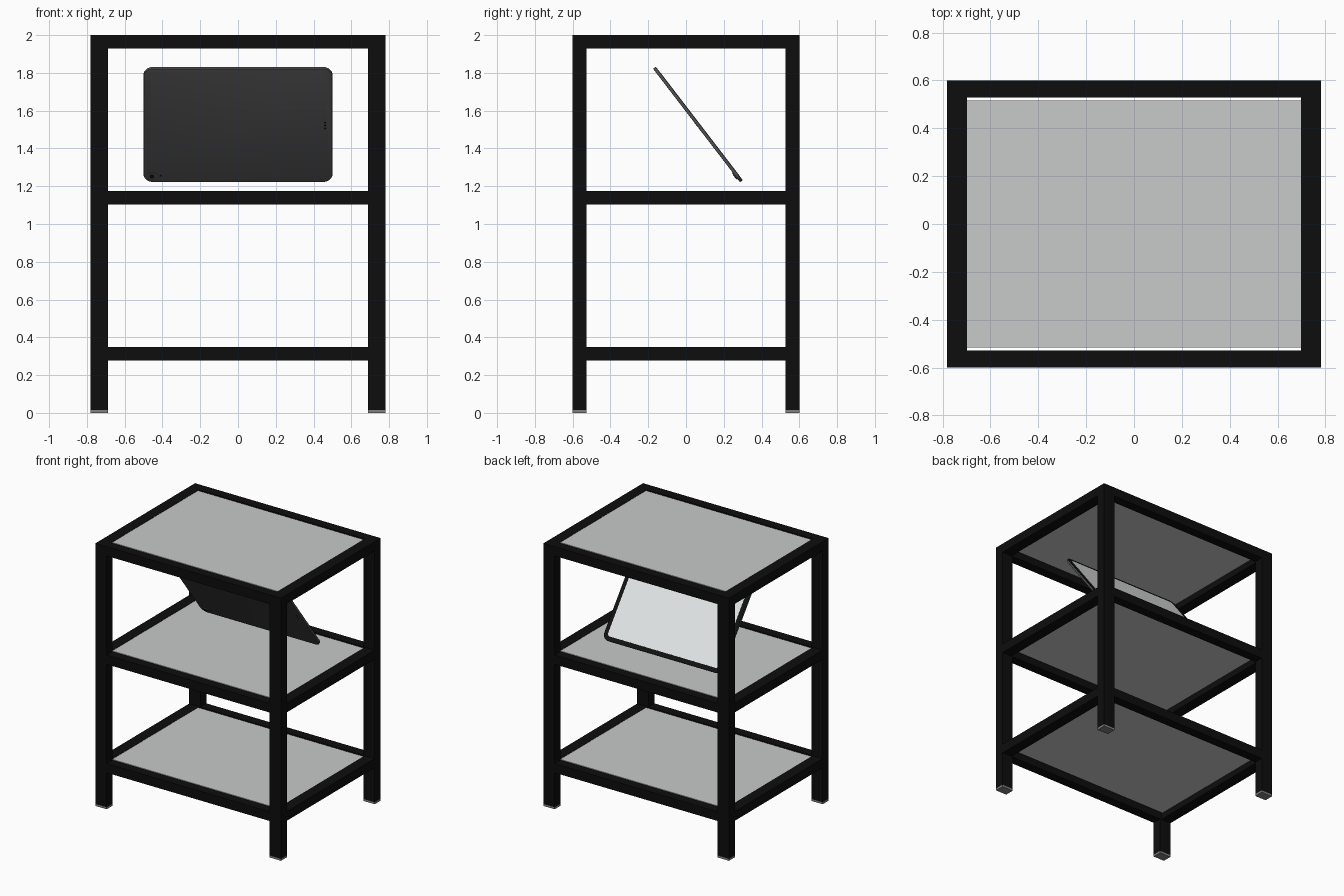
import bpy, bmesh, math
from mathutils import Matrix

if "Cube" in bpy.data.objects:
    bpy.data.objects.remove(bpy.data.objects["Cube"])


def material(name, rgb):
    m = bpy.data.materials.new(name)
    m.diffuse_color = (*rgb, 1)
    m.use_nodes = True
    m.node_tree.nodes["Principled BSDF"].inputs["Base Color"].default_value = m.diffuse_color
    return m


BLACK = material("black_frame", (0.004, 0.004, 0.004))
PANEL = material("light_grey_panel", (0.58, 0.59, 0.585))
FOOT = material("grey_foot", (0.22, 0.22, 0.22))
BODY = material("dark_grey_body", (0.08, 0.08, 0.083))
GLASS = material("black_glass", (0.006, 0.006, 0.006))
SCREEN = material("pale_screen", (0.78, 0.80, 0.80))


def finish(name, bm, mat, matrix=None):
    me = bpy.data.meshes.new(name)
    bmesh.ops.recalc_face_normals(bm, faces=bm.faces)
    bm.to_mesh(me)
    bm.free()
    me.materials.append(mat)
    ob = bpy.data.objects.new(name, me)
    bpy.context.collection.objects.link(ob)
    if matrix:
        ob.matrix_world = matrix
    return ob


def box(name, x, y, z, mat):
    """Box from (min, max) ranges."""
    bm = bmesh.new()
    bmesh.ops.create_cube(bm, size=1)
    for v in bm.verts:
        for i, r in enumerate((x, y, z)):
            v.co[i] = r[0] if v.co[i] < 0 else r[1]
    return finish(name, bm, mat)


def slab(name, w, h, r, z0, z1, mat, matrix, cx=0, cy=0, bevel=0):
    """Rounded rectangle extruded from z0 to z1, with an optional edge bevel."""
    bm = bmesh.new()
    verts = []
    for k, (sx, sy) in enumerate(((1, 1), (-1, 1), (-1, -1), (1, -1))):
        for i in range(9):
            a = math.radians(90 * k + 90 * i / 8)
            verts.append(bm.verts.new((cx + sx * (w / 2 - r) + r * math.cos(a),
                                       cy + sy * (h / 2 - r) + r * math.sin(a), z0)))
    face = bm.faces.new(verts)
    ext = bmesh.ops.extrude_face_region(bm, geom=[face])["geom"]
    top = [g for g in ext if isinstance(g, bmesh.types.BMVert)]
    bmesh.ops.translate(bm, verts=top, vec=(0, 0, z1 - z0))
    if bevel:
        edges = [e for e in bm.edges if all(abs(v.co.z - z1) < 1e-6 for v in e.verts)]
        bmesh.ops.bevel(bm, geom=edges, offset=bevel, segments=3, profile=0.5, affect='EDGES')
    ob = finish(name, bm, mat, matrix)
    bpy.ops.object.select_all(action='DESELECT')
    ob.select_set(True)
    bpy.context.view_layer.objects.active = ob
    bpy.ops.object.shade_smooth_by_angle(angle=math.radians(35))
    return ob


# Frame legs and feet
X, Y = 0.782, 0.60
XL, XR, YI = 0.687, 0.698, 0.528
for sx, nx in ((-1, "left"), (1, "right")):
    for sy, ny in ((-1, "front"), (1, "back")):
        xr = sorted((sx * XL, sx * X))
        yr = sorted((sy * YI, sy * Y))
        box(f"{ny}_{nx}_leg", xr, yr, (0.015, 2.0), BLACK)
        box(f"{ny}_{nx}_foot", xr, yr, (0.0, 0.015), FOOT)

# Three levels of rails, each holding a flush panel
for level, top in (("lower", 0.348), ("middle", 1.174), ("upper", 2.0)):
    z = (top - 0.07, top)
    for s, nx, ny in ((-1, "left", "front"), (1, "right", "back")):
        box(f"{level}_{nx}_rail", sorted((s * XR, s * X)), (-YI, YI), z, BLACK)
        box(f"{level}_{ny}_rail", (-XL, XL), sorted((s * YI, s * Y)), z, BLACK)
    box(f"{level}_shelf_panel", (-XR, XR), (-0.517, 0.517), (top - 0.022, top - 0.002), PANEL)

# Tilted tablet: local y runs up the slope, local z points out of its back
M = Matrix.Translation((0, 0.063, 1.527)) @ Matrix.Rotation(math.radians(127.5), 4, 'X')
W, H, R = 1.0, 0.757, 0.05
slab("tablet_body", W, H, R, -0.006, 0.009, BODY, M, bevel=0.003)
slab("tablet_bezel", W - 0.002, H - 0.002, R, -0.009, -0.006, GLASS, M)
slab("tablet_screen", W - 0.065, H - 0.065, 0.022, -0.0100, -0.009, SCREEN, M)

# Rear camera, flash and contact dots
slab("camera_bump", 0.044, 0.044, 0.014, 0.009, 0.014, BODY, M, -0.455, -0.335, 0.002)
slab("camera_lens", 0.026, 0.026, 0.0125, 0.014, 0.0155, GLASS, M, -0.455, -0.335)
slab("camera_flash", 0.010, 0.010, 0.0048, 0.009, 0.0105, GLASS, M, -0.41, -0.335)
for i in (-1, 0, 1):
    slab(f"contact_dot_{i + 2}", 0.010, 0.010, 0.0048, 0.009, 0.0098, GLASS, M, 0.46, i * 0.02)
